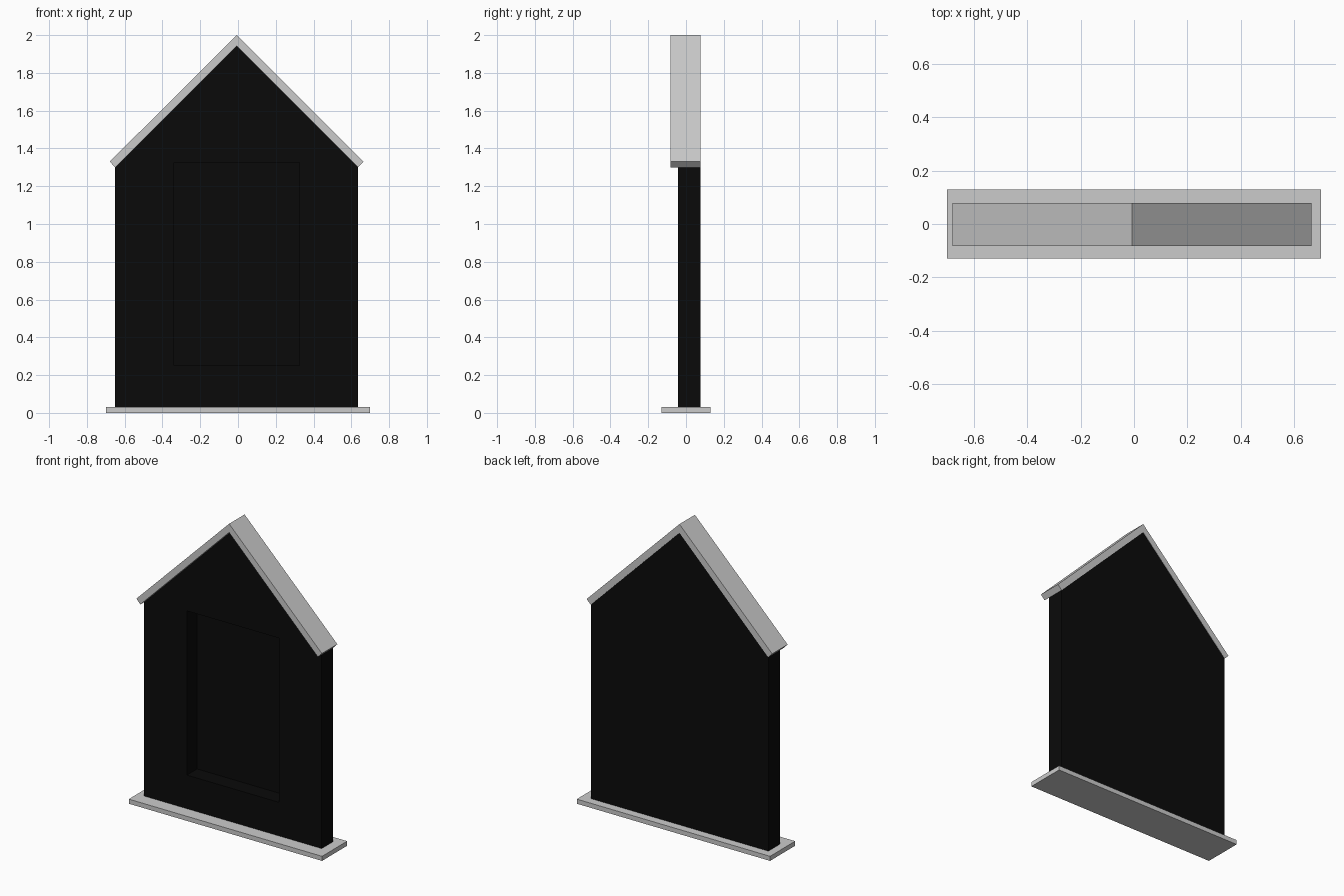
import bpy
import bmesh

cube = bpy.data.objects.get("Cube")
if cube:
    bpy.data.objects.remove(cube)


def material(name, value):
    m = bpy.data.materials.new(name)
    m.use_nodes = True
    colour = (value, value, value, 1)
    m.diffuse_color = colour
    m.node_tree.nodes["Principled BSDF"].inputs["Base Color"].default_value = colour
    return m


grey = material("light grey", 0.6)
black = material("black", 0.003)


def prism(name, profile, y0, y1, mat):
    """Extrude an x-z outline from y0 to y1."""
    bm = bmesh.new()
    face = bm.faces.new([bm.verts.new((x, y0, z)) for x, z in profile])
    moved = bmesh.ops.extrude_face_region(bm, geom=[face])["geom"]
    bmesh.ops.translate(bm, vec=(0, y1 - y0, 0),
                        verts=[v for v in moved if isinstance(v, bmesh.types.BMVert)])
    bmesh.ops.recalc_face_normals(bm, faces=bm.faces)
    mesh = bpy.data.meshes.new(name)
    bm.to_mesh(mesh)
    bm.free()
    mesh.materials.append(mat)
    obj = bpy.data.objects.new(name, mesh)
    bpy.context.collection.objects.link(obj)
    return obj


def rectangle(x0, x1, z0, z1):
    return [(x0, z0), (x1, z0), (x1, z1), (x0, z1)]


MID = -0.007      # centre line of the wall and roof
HALF = 0.643      # half width of the wall
EAVE, PEAK = 1.30, 1.943
FRONT, BACK = -0.042, 0.076

# Base slab
prism("base", rectangle(-0.7, 0.7, 0, 0.03), -0.13, 0.13, grey)

# Gabled wall with a recess in its front
wall = prism("gabled_wall",
             [(MID - HALF, 0.03), (MID + HALF, 0.03), (MID + HALF, EAVE),
              (MID, PEAK), (MID - HALF, EAVE)], FRONT, BACK, black)
cutter = prism("recess_cutter", rectangle(MID - 0.333, MID + 0.333, 0.25, 1.325),
               FRONT - 0.1, FRONT + 0.105, black)
cutter.hide_render = True
cutter.hide_set(True)
cut = wall.modifiers.new("recess", "BOOLEAN")
cut.operation = "DIFFERENCE"
cut.solver = "EXACT"
cut.object = cutter

# Two sloping roof boards meeting at the ridge
for side, label in ((-1, "right"), (1, "left")):
    prism(label + "_roof_board",
          [(MID, PEAK), (MID + side * HALF, EAVE),
           (MID + side * 0.672, 1.33), (MID, 2.0)], -0.082, 0.078, grey)
